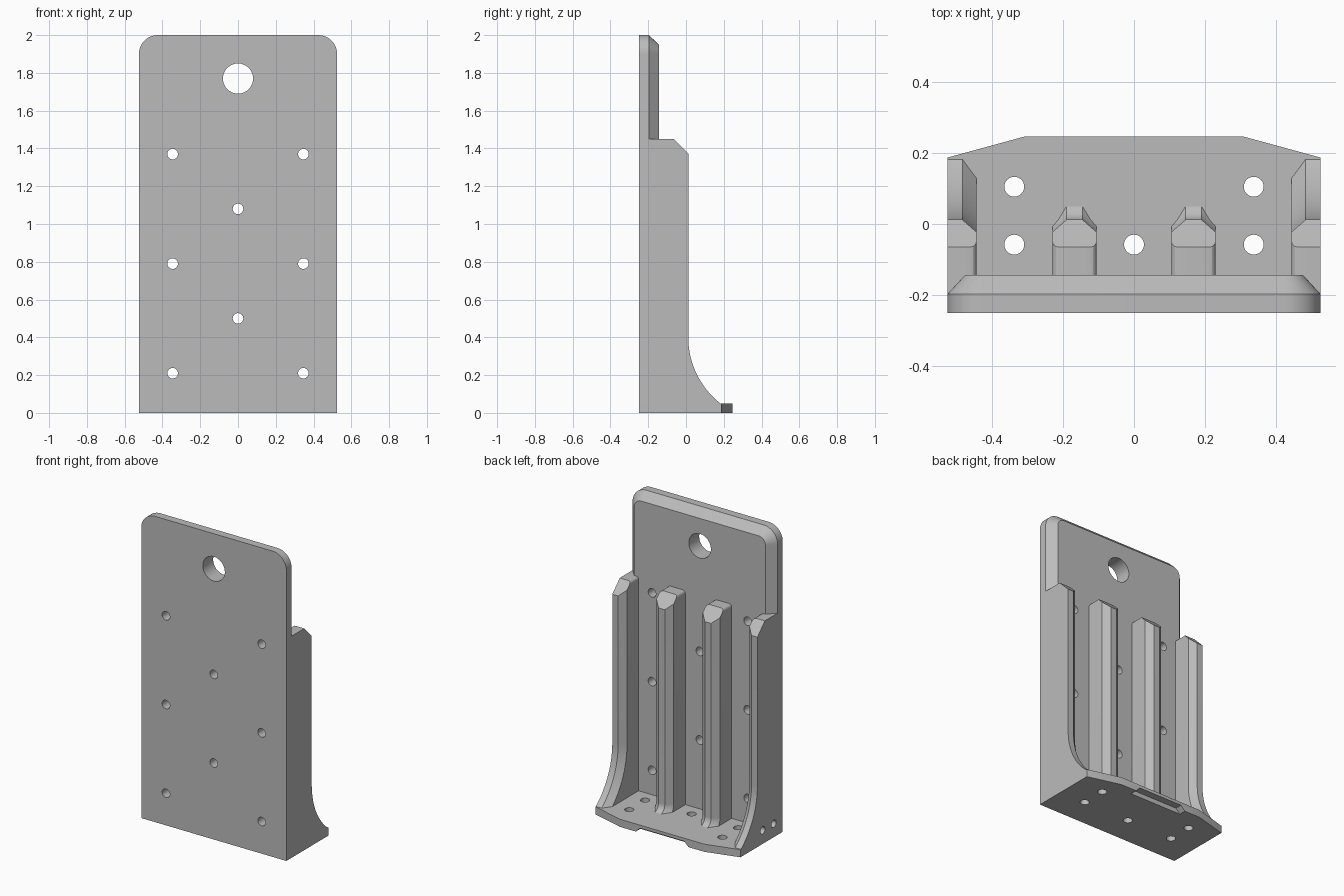
import bpy, bmesh
from math import sin, cos, asin, sqrt, pi
from mathutils import Vector, Matrix

cube = bpy.data.objects.get("Cube")
if cube:
    bpy.data.objects.remove(cube)

grey = bpy.data.materials.new("plain_grey")
grey.use_nodes = True
GREY = (0.5, 0.5, 0.5, 1)
grey.diffuse_color = GREY
grey.node_tree.nodes["Principled BSDF"].inputs["Base Color"].default_value = GREY

HALF, FRONT, BACK = 0.525, -0.25, -0.143   # half width, plate front and back
EDGE_Y = -0.197                            # where the plate chamfer starts
BASE_TOP, RIB_TOP, RIB_Y = 0.05, 1.45, 0.012


def loft(name, rings):
    """Bridge closed rings of equal length and cap both ends."""
    bm = bmesh.new()
    loops = [[bm.verts.new(p) for p in ring] for ring in rings]
    n = len(loops[0])
    for a, b in zip(loops, loops[1:]):
        for i in range(n):
            j = (i + 1) % n
            bm.faces.new((a[i], a[j], b[j], b[i]))
    bm.faces.new(loops[0])
    bm.faces.new(loops[-1])
    bmesh.ops.recalc_face_normals(bm, faces=bm.faces)
    mesh = bpy.data.meshes.new(name)
    bm.to_mesh(mesh)
    bm.free()
    mesh.materials.append(grey)
    ob = bpy.data.objects.new(name, mesh)
    bpy.context.collection.objects.link(ob)
    return ob


# Upright plate: rounded top corners and a chamfered rear rim
def plate_ring(y, inset):
    w, top, r = HALF - inset, 2 - inset, 0.1 - inset
    ring = [(-w, y, 0), (w, y, 0)]
    for side, start in ((1, 0), (-1, pi / 2)):
        for i in range(13):
            a = start + i * pi / 24
            ring.append((side * (w - r) + r * cos(a), y, top - r + r * sin(a)))
    return ring


plate = loft("back_plate", [plate_ring(FRONT, 0), plate_ring(EDGE_Y, 0),
                            plate_ring(BACK, 0.05)])

# Foot: a thin shelf with a tapered outer edge
foot_outline = [(-HALF, EDGE_Y), (HALF, EDGE_Y), (HALF, 0.187),
                (0.305, 0.247), (-0.305, 0.247), (-HALF, 0.187)]
foot = loft("foot_shelf", [[(x, y, z) for x, y in foot_outline] for z in (0, BASE_TOP)])


# Ribs: side profiles lofted across x, chamfered at the nose, flared at the foot
NOSE, ROUND = 0.04, 0.018


def rib_ring(x, d, y_back, radius, z_mid):
    """Profile at x, where d is the distance from the rib's chamfered side."""
    back_off = 0.035 * max(0, 1 - d / NOSE)
    k = max(0, ROUND - d)
    top = RIB_TOP - ROUND + sqrt(ROUND ** 2 - k ** 2)
    y_top = -0.065 + RIB_TOP - top
    r, y_mid = radius + back_off, RIB_Y + radius
    ring = [(x, y_back, 0.02), (x, y_back, top), (x, y_top, top),
            (x, RIB_Y - back_off, RIB_TOP - 0.065 - RIB_Y + back_off)]
    sweep = asin((z_mid - BASE_TOP) / r)
    for i in range(17):
        a = sweep * i / 16
        ring.append((x, y_mid - r * cos(a), z_mid - r * sin(a)))
    ring.append((x, ring[-1][1], 0.02))
    return ring


steps = [0, 0.002, 0.005, 0.01, ROUND, NOSE]
ribs = []
for side, label in ((1, "left"), (-1, "right")):
    outer = [rib_ring(side * (0.443 + d), d, EDGE_Y, 0.445, 0.4)
             for d in steps + [HALF - 0.443]]
    ribs.append(loft(label + "_side_rib", outer))
    lo, hi = 0.105, 0.23
    inner = [rib_ring(side * (lo + d), d, BACK - 0.01, 0.052, 0.1) for d in steps]
    inner += [rib_ring(side * (hi - d), d, BACK - 0.01, 0.052, 0.1) for d in reversed(steps)]
    ribs.append(loft(label + "_middle_rib", inner))

# Cutter: all bored holes plus the finger notch under the foot
bm = bmesh.new()


def bore(center, axis, radius, length):
    turn = Vector((0, 0, 1)).rotation_difference(Vector(axis)).to_matrix().to_4x4()
    bmesh.ops.create_cone(bm, cap_ends=True, segments=32, radius1=radius, radius2=radius,
                          depth=length, matrix=Matrix.Translation(center) @ turn)


Y_AXIS, Z_AXIS, X_AXIS = (0, 1, 0), (0, 0, 1), (1, 0, 0)
bore((0, -0.2, 1.77), Y_AXIS, 0.08, 0.3)
for z in (0.21, 0.79, 1.37):
    for x in (-0.346, 0.346):
        bore((x, -0.2, z), Y_AXIS, 0.028, 0.2)
for z in (0.5, 1.08):
    bore((0, -0.2, z), Y_AXIS, 0.028, 0.2)
for x, y in ((-0.337, 0.105), (0.337, 0.105), (-0.337, -0.058), (0.337, -0.058), (0, -0.058)):
    bore((x, y, 0.03), Z_AXIS, 0.028, 0.1)
for y in (-0.157, -0.043):
    bore((-HALF, y, 0.088), X_AXIS, 0.024, 0.12)
notch = [(-0.2, -0.01), (0.2, -0.01), (0.16, 0.03), (-0.16, 0.03)]
ends = [[bm.verts.new((x, y, z)) for x, z in notch] for y in (0.2, 0.3)]
for i in range(4):
    j = (i + 1) % 4
    bm.faces.new((ends[0][i], ends[0][j], ends[1][j], ends[1][i]))
for end in ends:
    bm.faces.new(end)
bmesh.ops.recalc_face_normals(bm, faces=bm.faces)
cut_mesh = bpy.data.meshes.new("hole_cutter")
bm.to_mesh(cut_mesh)
bm.free()
cut_mesh.materials.append(grey)
cutter = bpy.data.objects.new("hole_cutter", cut_mesh)
cutter.hide_render = True
bpy.context.collection.objects.link(cutter)

# Cut the drilled parts, then drop the cutter
for ob in [plate, foot] + ribs:
    if "middle" not in ob.name:
        mod = ob.modifiers.new("holes", 'BOOLEAN')
        mod.operation, mod.solver, mod.object = 'DIFFERENCE', 'EXACT', cutter
        bpy.context.view_layer.update()
        done = bpy.data.meshes.new_from_object(
            ob.evaluated_get(bpy.context.evaluated_depsgraph_get()))
        ob.modifiers.clear()
        ob.data = done
bpy.data.objects.remove(cutter)

# Smooth the rounded surfaces, keep the edges crisp
bpy.ops.object.select_all(action='DESELECT')
for ob in [plate, foot] + ribs:
    ob.select_set(True)
bpy.context.view_layer.objects.active = plate
bpy.ops.object.shade_smooth_by_angle(angle=0.4)
